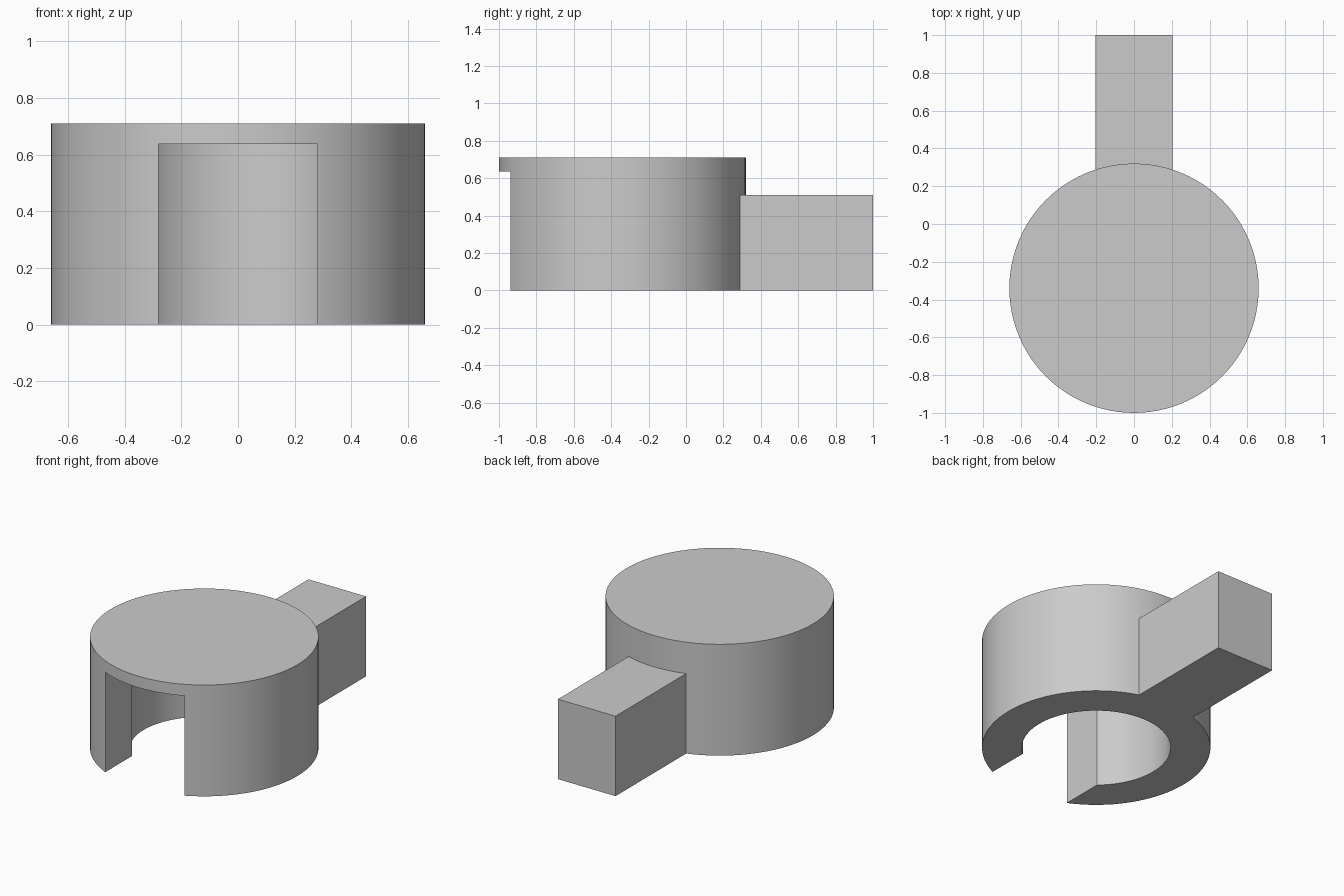
import bpy

if "Cube" in bpy.data.objects:
    bpy.data.objects.remove(bpy.data.objects["Cube"])

CY, R_OUT, R_IN = -0.34, 0.66, 0.43
TOP, CEILING = 0.71, 0.637


def cylinder(name, r, z0, z1):
    bpy.ops.mesh.primitive_cylinder_add(vertices=96, radius=r, depth=z1 - z0,
                                        location=(0, CY, (z0 + z1) / 2))
    bpy.context.object.name = name
    return bpy.context.object


def box(name, half_x, y0, y1, z0, z1):
    bpy.ops.mesh.primitive_cube_add(size=1, location=(0, (y0 + y1) / 2, (z0 + z1) / 2))
    ob = bpy.context.object
    ob.name = name
    ob.scale = (2 * half_x, y1 - y0, z1 - z0)
    bpy.ops.object.transform_apply(location=False, rotation=False, scale=True)
    return ob


def combine(target, tool, operation):
    mod = target.modifiers.new(tool.name, 'BOOLEAN')
    mod.operation, mod.solver, mod.object = operation, 'EXACT', tool
    bpy.context.view_layer.objects.active = target
    bpy.ops.object.modifier_apply(modifier=mod.name)
    bpy.data.objects.remove(tool, do_unlink=True)


# Round capped body with a rectangular handle at the back
body = cylinder("round_cap_with_handle", R_OUT, 0, TOP)
combine(body, box("handle", 0.203, 0.16, 1.0, 0, 0.51), 'UNION')

# Round hollow, open below, and the slot through the front wall
combine(body, cylinder("hollow", R_IN, -0.2, CEILING), 'DIFFERENCE')
combine(body, box("front_slot", 0.28, -1.2, CY, -0.2, CEILING), 'DIFFERENCE')

# Smooth round walls, crisp edges
bpy.ops.object.select_all(action='DESELECT')
body.select_set(True)
bpy.context.view_layer.objects.active = body
bpy.ops.object.shade_smooth_by_angle()
